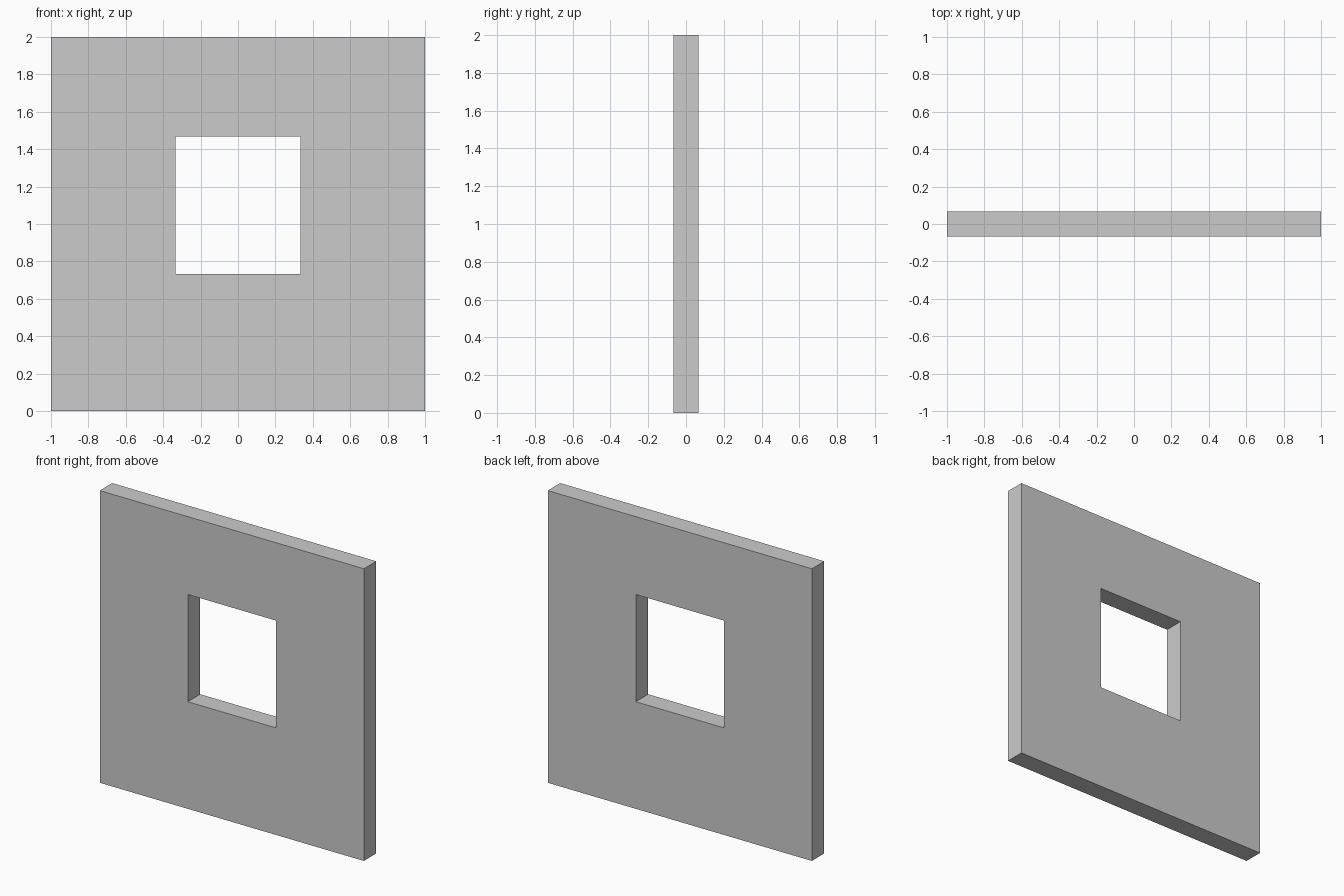
import bpy
import bmesh

if "Cube" in bpy.data.objects:
    bpy.data.objects.remove(bpy.data.objects["Cube"])

HALF_THICKNESS = 0.067
OUTER = (-1.0, 1.0, 0.0, 2.0)            # x min, x max, z min, z max
OPENING = (-0.333, 0.333, 0.733, 1.467)


def rectangle(bm, bounds, y):
    x0, x1, z0, z1 = bounds
    return [bm.verts.new((x, y, z))
            for x, z in ((x0, z0), (x1, z0), (x1, z1), (x0, z1))]


def bridge(bm, a, b):
    for i in range(4):
        j = (i + 1) % 4
        bm.faces.new((a[i], a[j], b[j], b[i]))


# Wall panel with a rectangular window opening: four rectangles bridged in a ring
bm = bmesh.new()
rings = [rectangle(bm, OUTER, -HALF_THICKNESS),
         rectangle(bm, OPENING, -HALF_THICKNESS),
         rectangle(bm, OPENING, HALF_THICKNESS),
         rectangle(bm, OUTER, HALF_THICKNESS)]
for i in range(4):
    bridge(bm, rings[i], rings[(i + 1) % 4])
bmesh.ops.recalc_face_normals(bm, faces=bm.faces)

mesh = bpy.data.meshes.new("window_wall")
bm.to_mesh(mesh)
bm.free()
wall = bpy.data.objects.new("window_wall", mesh)
bpy.context.collection.objects.link(wall)
